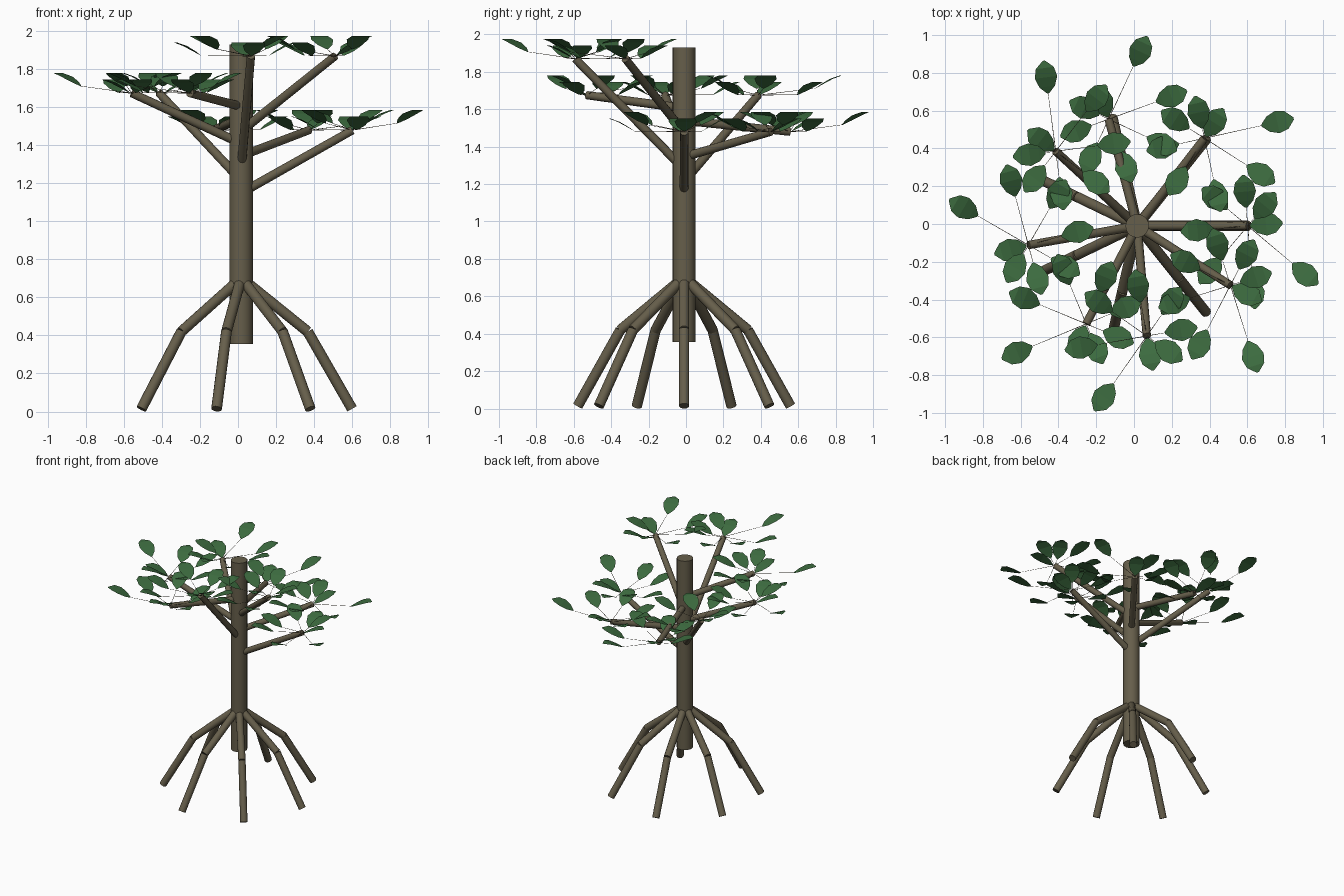
import bpy, bmesh, math
from mathutils import Vector, Matrix

if "Cube" in bpy.data.objects:
    bpy.data.objects.remove(bpy.data.objects["Cube"])

CX, CY = 0.017, -0.01  # trunk axis


def material(name, rgb):
    m = bpy.data.materials.new(name)
    m.diffuse_color = (*rgb, 1)
    m.use_nodes = True
    m.node_tree.nodes["Principled BSDF"].inputs["Base Color"].default_value = m.diffuse_color
    return m


BARK = material("bark", (0.133, 0.113, 0.07))
LEAF = material("leaf green", (0.045, 0.145, 0.049))


def finish(bm, name, mat):
    me = bpy.data.meshes.new(name)
    bm.to_mesh(me)
    bm.free()
    me.materials.append(mat)
    ob = bpy.data.objects.new(name, me)
    bpy.context.scene.collection.objects.link(ob)
    return ob


def rod(bm, a, b, r1, r2, sides):
    """Capped cylinder from a to b with smooth sides and flat ends."""
    a, b = Vector(a), Vector(b)
    d = b - a
    mat = Matrix.Translation((a + b) / 2) @ d.to_track_quat('Z', 'Y').to_matrix().to_4x4()
    res = bmesh.ops.create_cone(bm, cap_ends=True, segments=sides, radius1=r1,
                                radius2=r2, depth=d.length, matrix=mat)
    for f in {f for v in res["verts"] for f in v.link_faces}:
        f.smooth = len(f.verts) == 4


def polar(r, ang, z, origin=(CX, CY)):
    return Vector((origin[0] + r * math.cos(ang), origin[1] + r * math.sin(ang), z))


# Trunk
bm = bmesh.new()
rod(bm, (CX, CY, 0.355), (CX, CY, 1.93), 0.062, 0.062, 20)
finish(bm, "trunk", BARK)

# Seven stilt roots, each of two straight pieces
for i in range(7):
    a = math.tau * i / 7
    bm = bmesh.new()
    rod(bm, polar(0.04, a, 0.67), polar(0.35, a, 0.42), 0.028, 0.028, 14)
    rod(bm, polar(0.35, a, 0.42), polar(0.583, a, 0.014), 0.028, 0.028, 14)
    finish(bm, f"root_{i + 1}", BARK)

# Leaf rows along the midrib: distance, height, half width
ROWS = [(0.0, 0.0, 0.006), (0.035, 0.022, 0.041), (0.085, 0.05, 0.06),
        (0.135, 0.068, 0.048), (0.174, 0.068, 0.006)]


def leaf(bm, base, ang):
    out = Vector((math.cos(ang), math.sin(ang), 0))
    side = Vector((-out.y, out.x, 0))
    rows = []
    for s, h, w in ROWS:
        p = base + out * s + Vector((0, 0, h))
        rows.append([bm.verts.new(p + side * w * t) for t in (-1, 0, 1)])
    for r, q in zip(rows, rows[1:]):
        for j in (0, 1):
            bm.faces.new((r[j], q[j], q[j + 1], r[j + 1]))


# Eight branches in a golden-angle spiral, each with eight spiralling leaves
for i in range(8):
    a = math.radians(137.5 * i)
    tip = polar(0.585, a, (1.48, 1.675, 1.87)[i % 3])
    bm = bmesh.new()
    rod(bm, (CX, CY, 1.15 + 0.065 * i), tip, 0.024, 0.022, 12)
    finish(bm, f"branch_{i + 1}", BARK)

    stems, leaves = bmesh.new(), bmesh.new()
    for k in range(8):
        ang = a + math.radians(5 + 45 * k)
        z = tip.z + (0.037 if k % 2 else 0.003)
        base = polar(0.012 + 0.0425 * k, ang, z, tip)
        rod(stems, tip, base, 0.002, 0.001, 5)
        leaf(leaves, base, ang)
    finish(stems, f"leaf_stems_{i + 1}", BARK)
    finish(leaves, f"leaves_{i + 1}", LEAF)
